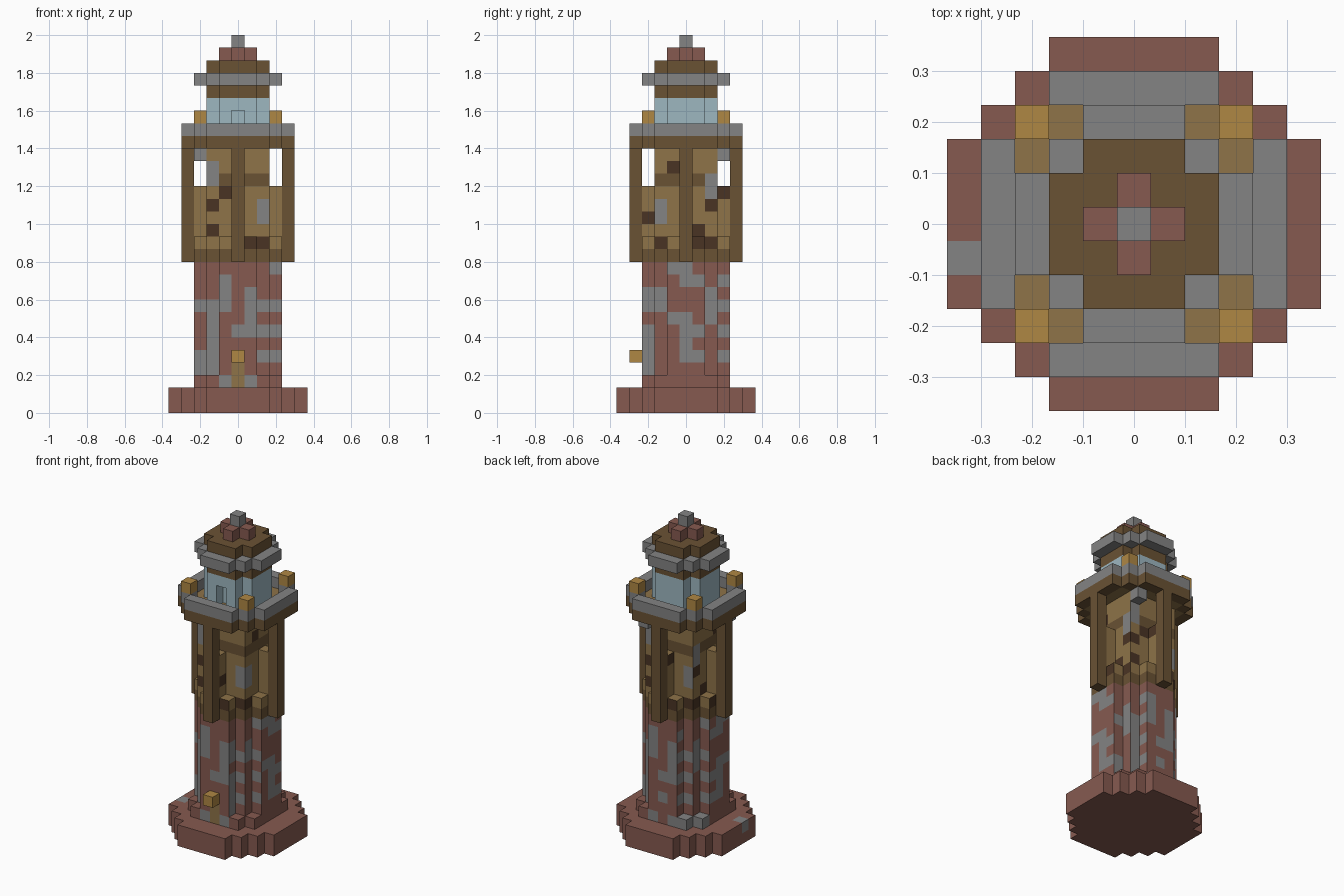
import bpy, bmesh
from mathutils import Vector

cube = bpy.data.objects.get("Cube")
if cube:
    bpy.data.objects.remove(cube, do_unlink=True)

V = 2 / 30  # size of one block

# Colours (sRGB hex, converted to linear)
COLOURS = {
    "brick": "865A50", "stone": "838383", "wood": "6A5234", "plank": "8E7348",
    "dark_wood": "4A3424", "lamp_gold": "AF8744", "glass_blue": "9DB7C0",
}
NAMES = list(COLOURS)
MATS = []
for name, code in COLOURS.items():
    srgb = [int(code[i:i + 2], 16) / 255 for i in (0, 2, 4)]
    colour = [((c + 0.055) / 1.055) ** 2.4 for c in srgb] + [1]
    mat = bpy.data.materials.new(name)
    mat.use_nodes = True
    mat.diffuse_color = colour
    bsdf = mat.node_tree.nodes["Principled BSDF"]
    bsdf.inputs["Base Color"].default_value = colour
    bsdf.inputs["Roughness"].default_value = 0.9
    MATS.append(mat)


def build(name, cells, colour):
    """Skin a set of grid blocks; colour is a name or a rule(cell, normal)."""
    cells = set(cells)
    bm = bmesh.new()
    corners = {}
    for cell in cells:
        centre = Vector(cell)
        for axis in range(3):
            for sign in (-1, 1):
                n = Vector((0, 0, 0))
                n[axis] = sign
                if tuple(int(c) for c in centre + n) in cells:
                    continue
                u, w = Vector((0, 0, 0)), Vector((0, 0, 0))
                u[(axis + 1) % 3] = 0.5
                w[(axis + 2) % 3] = 0.5 * sign
                mid = centre + n / 2
                quad = []
                for p in (mid - u - w, mid + u - w, mid + u + w, mid - u + w):
                    key = tuple(p)
                    if key not in corners:
                        corners[key] = bm.verts.new((p.x * V, p.y * V, (p.z + 0.5) * V))
                    quad.append(corners[key])
                face = bm.faces.new(quad)
                tint = colour if isinstance(colour, str) else colour(cell, n)
                face.material_index = NAMES.index(tint)
    mesh = bpy.data.meshes.new(name)
    bm.to_mesh(mesh)
    bm.free()
    for mat in MATS:
        mesh.materials.append(mat)
    obj = bpy.data.objects.new(name, mesh)
    bpy.context.collection.objects.link(obj)


def disc(half_widths, low, high):
    """Stepped disc: half_widths[d] is the half width of the row d from the middle."""
    r = len(half_widths) - 1
    return [(x, y, k) for k in range(low, high + 1) for y in range(-r, r + 1)
            for x in range(-half_widths[abs(y)], half_widths[abs(y)] + 1)]


def around(x, y, low, high):
    """Column repeated at the four quarter turns."""
    turns = [(x, y), (-y, x), (-x, -y), (y, -x)]
    return [(a, b, k) for a, b in turns for k in range(low, high + 1)]


LETTERS = {"R": "brick", "G": "stone", "B": "wood", "D": "dark_wood", "T": "plank"}


def patchwork(front, side, top, plain):
    """Rule that colours wall faces from rows of patches, listed top down."""
    def rule(cell, n):
        x, y, k = cell
        if n.z:
            return plain
        rows = front if n.y else side
        col = (x if n.y < 0 else -x) if n.y else y
        letter = rows[top - k][col + 3]
        if letter == "T" and n.y > 0:
            return plain
        return LETTERS.get(letter, plain)
    return rule


ROUND = [3, 3, 2, 1]
OCTAGON = [2, 2, 1]

# Plinth with one stone block in its rim
build("base", disc([5, 5, 5, 4, 3, 2], 0, 1),
      lambda c, n: "stone" if c == (-5, -1, 1) else "brick")

# Brick shaft with stone patches and a plank door
shaft_front = ["......G", "..G....", "..G.G..", "GGG.GGG", ".G..G..",
               ".G.GGGG", ".G.....", "GG.G.GG", "GG.T...", ".GGTG.."]
shaft_side = ["..GG...", "...GG.G", "GG...G.", "GG...GG", "..GG.G.",
              "G..GG.G", "G..G...", "G..GG.G", "G......", "......."]
build("tower_shaft", disc(ROUND, 2, 11), patchwork(shaft_front, shaft_side, 11, "brick"))
build("corner_footings", around(2, 3, 2, 2) + around(3, 2, 2, 2),
      lambda c, n: "stone" if c[0] < 0 < c[1] else "brick")
build("door_lamp", [(0, -4, 4)], "lamp_gold")

# Timber storey: floor band, plank core with buttresses, posts
build("timber_band", disc(ROUND, 12, 12), "wood")
core_front = [".......", ".G.....", "BGBBBBB", "..D....",
              ".D...G.", ".....G.", ".D.....", "....DD."]
core_side = [".......", "..D....", "BBBBBGB", ".....GD",
             ".G...D.", "DG.....", "....D..", ".D..DD."]
core = disc([2, 2, 2], 13, 20) + around(3, 0, 13, 17)
core += around(3, 1, 13, 13) + around(3, -1, 13, 13)
build("timber_core", core, patchwork(core_front, core_side, 20, "plank"))
build("balcony_posts", around(4, 0, 12, 20), "wood")
build("ceiling_stones", [(2, 3, 20), (-3, -2, 20)], "stone")

# Balcony floor, railing and corner lamps
build("balcony_floor", disc([4, 4, 4, 3, 2], 21, 21),
      lambda c, n: "wood" if abs(c[0]) + abs(c[1]) > 5 or 4 in (abs(c[0]), abs(c[1])) else "plank")
rail = around(3, 3, 22, 22)
for i in range(-2, 3):
    rail += around(4, i, 22, 22)
build("balcony_rail", rail, "stone")
build("balcony_lamps", around(3, 3, 23, 23), "lamp_gold")

# Lantern room with a recessed doorway
doorway = {(0, -2, 22), (0, -2, 23)}
build("lantern_room", set(disc(OCTAGON, 22, 24)) - doorway, "glass_blue")

# Stepped roof
build("roof_collar", disc(OCTAGON, 25, 25), "wood")
build("roof_eaves", disc(ROUND, 26, 26), "stone")
build("roof_top", disc(OCTAGON, 27, 27), "wood")
build("roof_cap", disc([1, 0], 28, 28), "brick")
build("finial", [(0, 0, 29)], "stone")
